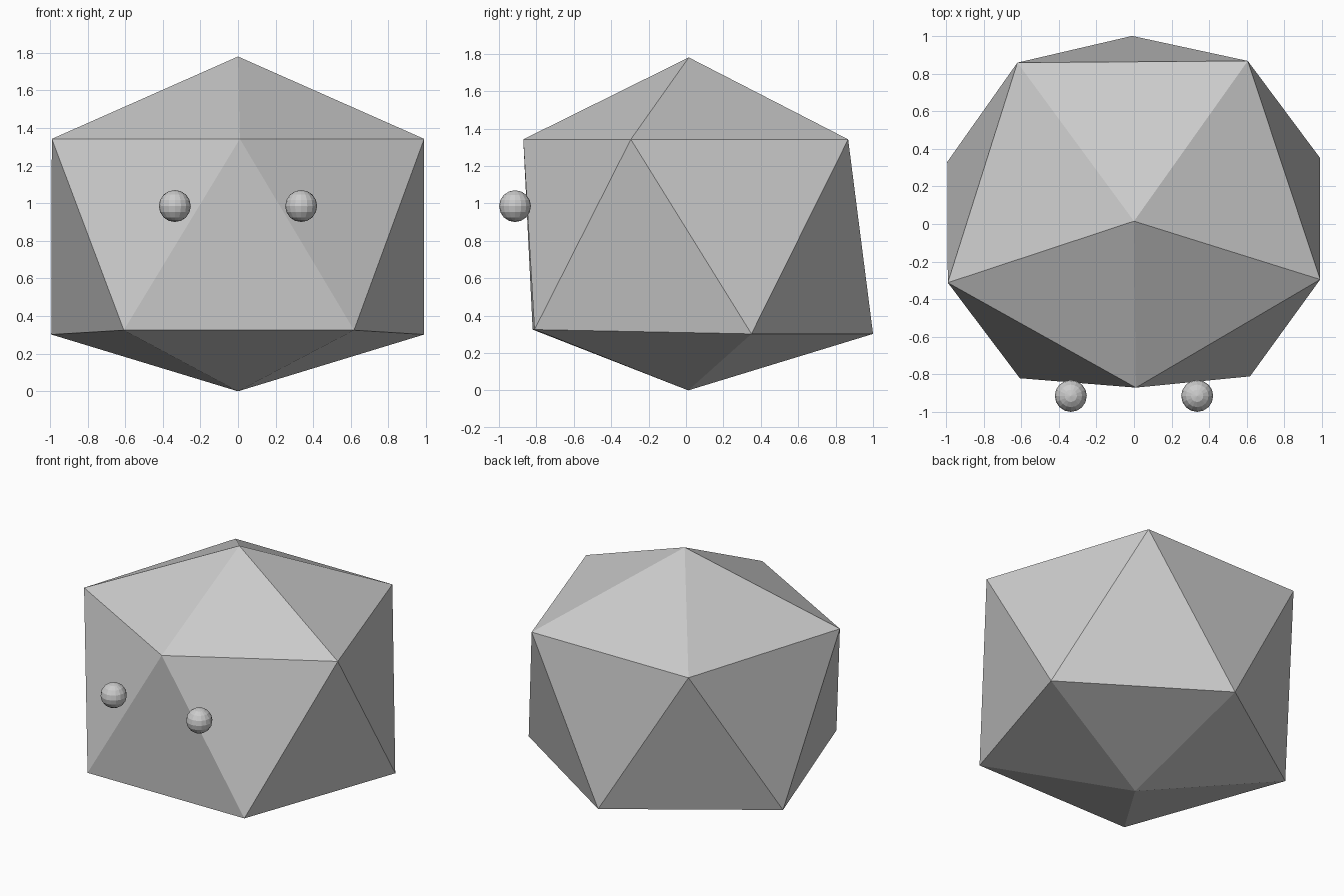
import bpy, bmesh

if "Cube" in bpy.data.objects:
    bpy.data.objects.remove(bpy.data.objects["Cube"])

# Body: squashed icosahedron made of two five-point rings and two tips
upper = [(0.01, -0.87), (0.99, -0.295), (0.605, 0.867), (-0.62, 0.858), (-0.99, -0.312)]
lower = [(0.617, -0.81, 0.325), (0.99, 0.35, 0.302), (-0.01, 1.0, 0.302),
         (-0.993, 0.33, 0.302), (-0.607, -0.82, 0.325)]
bm = bmesh.new()
tip = bm.verts.new((0, 0.015, 1.78))
base = bm.verts.new((0, 0.012, 0))
top = [bm.verts.new((x, y, 1.342)) for x, y in upper]
low = [bm.verts.new(p) for p in lower]
for i in range(5):
    j = (i + 1) % 5
    bm.faces.new((tip, top[i], top[j]))
    bm.faces.new((top[i], low[i], top[j]))
    bm.faces.new((low[i], low[j], top[j]))
    bm.faces.new((base, low[j], low[i]))
mesh = bpy.data.meshes.new("body")
bm.to_mesh(mesh)
bm.free()
bpy.context.collection.objects.link(bpy.data.objects.new("body", mesh))

# Eyes: small faceted spheres on the front
for side, name in ((-1, "left_eye"), (1, "right_eye")):
    bpy.ops.mesh.primitive_uv_sphere_add(segments=16, ring_count=8, radius=0.085,
                                         location=(side * 0.336, -0.914, 0.985))
    bpy.context.object.name = name
